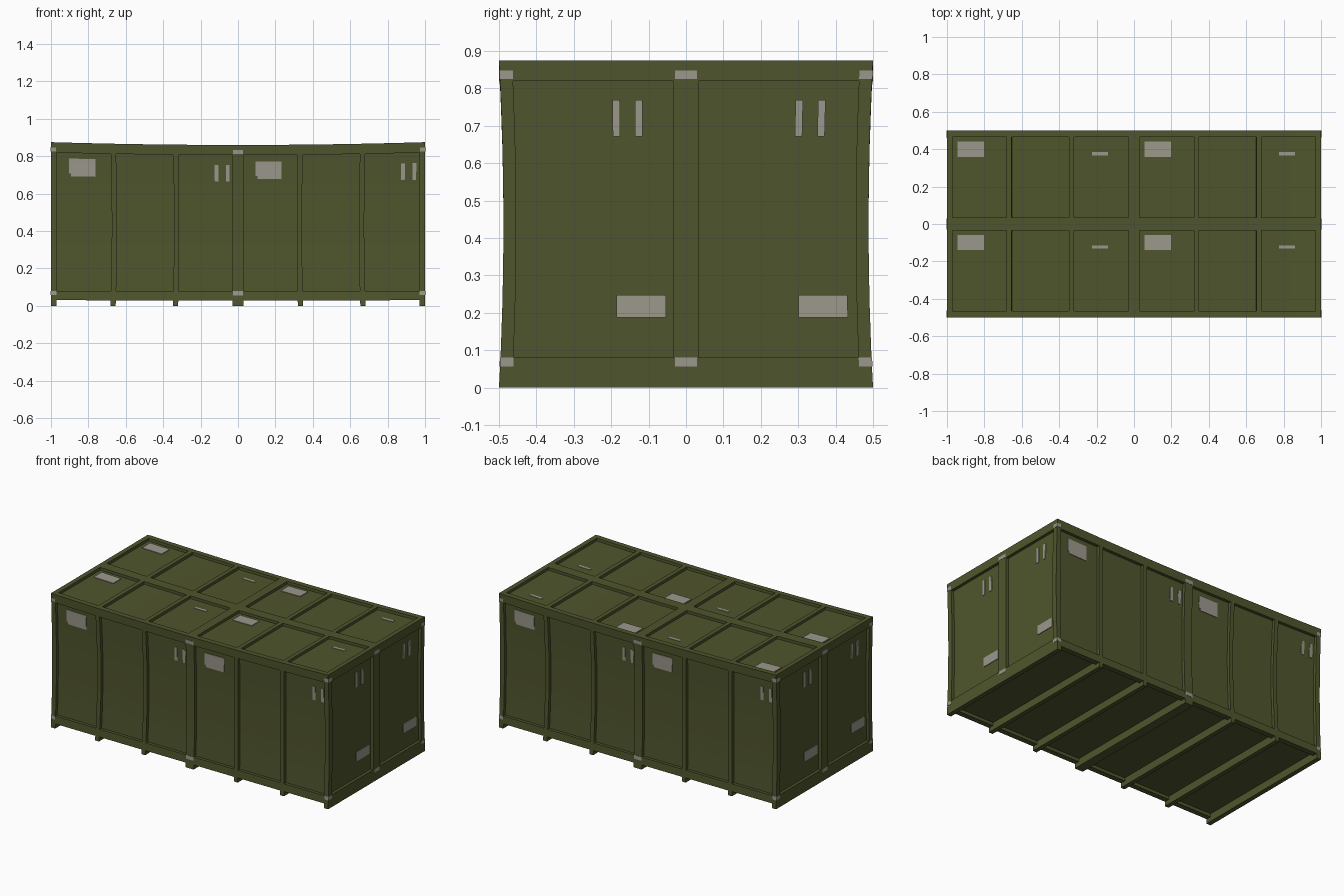
import bpy, bmesh
from mathutils import Vector

if "Cube" in bpy.data.objects:
    bpy.data.objects.remove(bpy.data.objects["Cube"])

H = 0.875


def material(name, rgb):
    m = bpy.data.materials.new(name)
    m.diffuse_color = (*rgb, 1.0)
    m.use_nodes = True
    m.node_tree.nodes["Principled BSDF"].inputs["Base Color"].default_value = m.diffuse_color
    return m


OLIVE = material("olive_green", (0.078, 0.091, 0.026))
GREY = material("pale_grey_paint", (0.33, 0.315, 0.265))


def warp(v):
    """Slight sag of the roof and inward bow of the walls."""
    bell = 1 - ((v.z - H / 2) / (H / 2)) ** 2
    sag = 1 - v.x ** 2
    return Vector((v.x * (1 - 0.02 * bell * max(sag, 0)),
                   v.y * (1 - 0.024 * bell),
                   v.z - 0.015 * max(sag, 0) * v.z / H))


def build(name, boxes, mat):
    """Join a list of (x0, x1, y0, y1, z0, z1) boxes, slice them and warp them."""
    bm = bmesh.new()
    for x0, x1, y0, y1, z0, z1 in boxes:
        vs = bmesh.ops.create_cube(bm, size=1)["verts"]
        for v in vs:
            v.co = ((x0 + x1) / 2 + v.co.x * (x1 - x0),
                    (y0 + y1) / 2 + v.co.y * (y1 - y0),
                    (z0 + z1) / 2 + v.co.z * (z1 - z0))
    cuts = [((i / 6, 0, 0), (1, 0, 0)) for i in range(-5, 6)]
    cuts += [((0, 0, H * i / 8), (0, 0, 1)) for i in range(1, 8)]
    for co, no in cuts:
        bmesh.ops.bisect_plane(bm, geom=bm.verts[:] + bm.edges[:] + bm.faces[:],
                               plane_co=co, plane_no=no, dist=1e-5)
    for v in bm.verts:
        v.co = warp(v.co)
    bmesh.ops.recalc_face_normals(bm, faces=bm.faces[:])
    me = bpy.data.meshes.new(name)
    bm.to_mesh(me)
    bm.free()
    me.materials.append(mat)
    ob = bpy.data.objects.new(name, me)
    bpy.context.collection.objects.link(ob)
    return ob


def turned(boxes):
    """Boxes plus their copies turned half a turn about z."""
    return boxes + [(-b, -a, -d, -c, e, f) for a, b, c, d, e, f in boxes]


# recessed panels: one solid core
build("panel_core", [(-0.982, 0.982, -0.48, 0.48, 0.05, 0.857)], OLIVE)

# post positions along the length: x0, x1
ribs = [(-0.682, -0.654), (-0.348, -0.32), (-0.03, 0.03), (0.32, 0.348), (0.654, 0.682)]
ends = [(-1, -0.97), (0.97, 1)]

# outer rails
rails = []
for z0, z1 in ((0.03, 0.08), (0.82, H)):
    rails += [(-1, 1, -0.5, -0.465, z0, z1), (0.97, 1, -0.465, 0.465, z0, z1)]
build("frame_rails", turned(rails), OLIVE)

# upright posts
build("corner_posts", turned([(a, b, -0.5, -0.465, 0.08, 0.82) for a, b in ends]), OLIVE)
build("side_posts", turned([(a, b, -0.5, -0.475, 0.08, 0.82) for a, b in ribs]), OLIVE)
build("end_posts", turned([(0.975, 1, -0.034, 0.034, 0.08, 0.82)]), OLIVE)

# roof beams
build("roof_spine", [(-0.97, 0.97, -0.034, 0.034, 0.84, H)], OLIVE)
build("roof_ribs", turned([(a, b, 0.034, 0.465, 0.84, H) for a, b in ribs]), OLIVE)

# skids under the floor
build("floor_skids", [(a, b, -0.5, 0.5, 0, 0.03) for a, b in ends]
      + [(a, b, -0.5, 0.5, 0, 0.031) for a, b in ribs]
      + [(a, b, -0.465, 0.465, 0.031, 0.052) for a, b in ribs], OLIVE)

# metal clasps on the frame joints
t = 0.0015
clasps = []
for z0, z1 in ((0.057, 0.08), (0.825, 0.848)):
    clasps += [(0.972, 1 + t, s * 0.483 - 0.017 - t / 2, s * 0.483 + 0.017 + t, z0, z1)
               for s in (-1, 1)]
    clasps += [(-0.028, 0.028, -0.5 - t, -0.49, z0, z1),
               (0.99, 1 + t, -0.03, 0.03, z0, z1)]
build("joint_clasps", turned(clasps), GREY)


# painted plates on the long sides
def on_side(x0, x1, z0, z1):
    return (x0, x1, -0.484, -0.477, z0, z1)


labels, arrows = [], []
for dx, dz in ((0, 0), (1.0, -0.005)):
    labels += [on_side(-0.905 + dx, -0.765 + dx, 0.71 + dz, 0.79 + dz),
               on_side(-0.895 + dx, -0.765 + dx, 0.695 + dz, 0.71 + dz)]
    for ax in (-0.126, -0.066):
        arrows += [on_side(ax + dx, ax + 0.02 + dx, 0.675, 0.765)]

# painted plates on the ends
for dy in (0, 0.495):
    labels += [(0.979, 0.986, -0.189 + dy, -0.055 + dy, 0.188, 0.248)]
    for ay in (-0.199, -0.138):
        arrows += [(0.979, 0.986, ay + dy, ay + 0.02 + dy, 0.672, 0.77)]
build("side_labels", turned(labels), GREY)
build("side_arrows", turned(arrows), GREY)

# painted plates on the roof
roof_labels, roof_marks = [], []
for dx in (0, 1.0):
    for dy in (0, -0.5):
        roof_labels += [(-0.943 + dx, -0.803 + dx, 0.36 + dy, 0.442 + dy, 0.854, 0.861)]
        roof_marks += [(-0.225 + dx, -0.14 + dx, 0.368 + dy, 0.386 + dy, 0.854, 0.86)]
build("roof_labels", roof_labels, GREY)
build("roof_marks", roof_marks, GREY)
